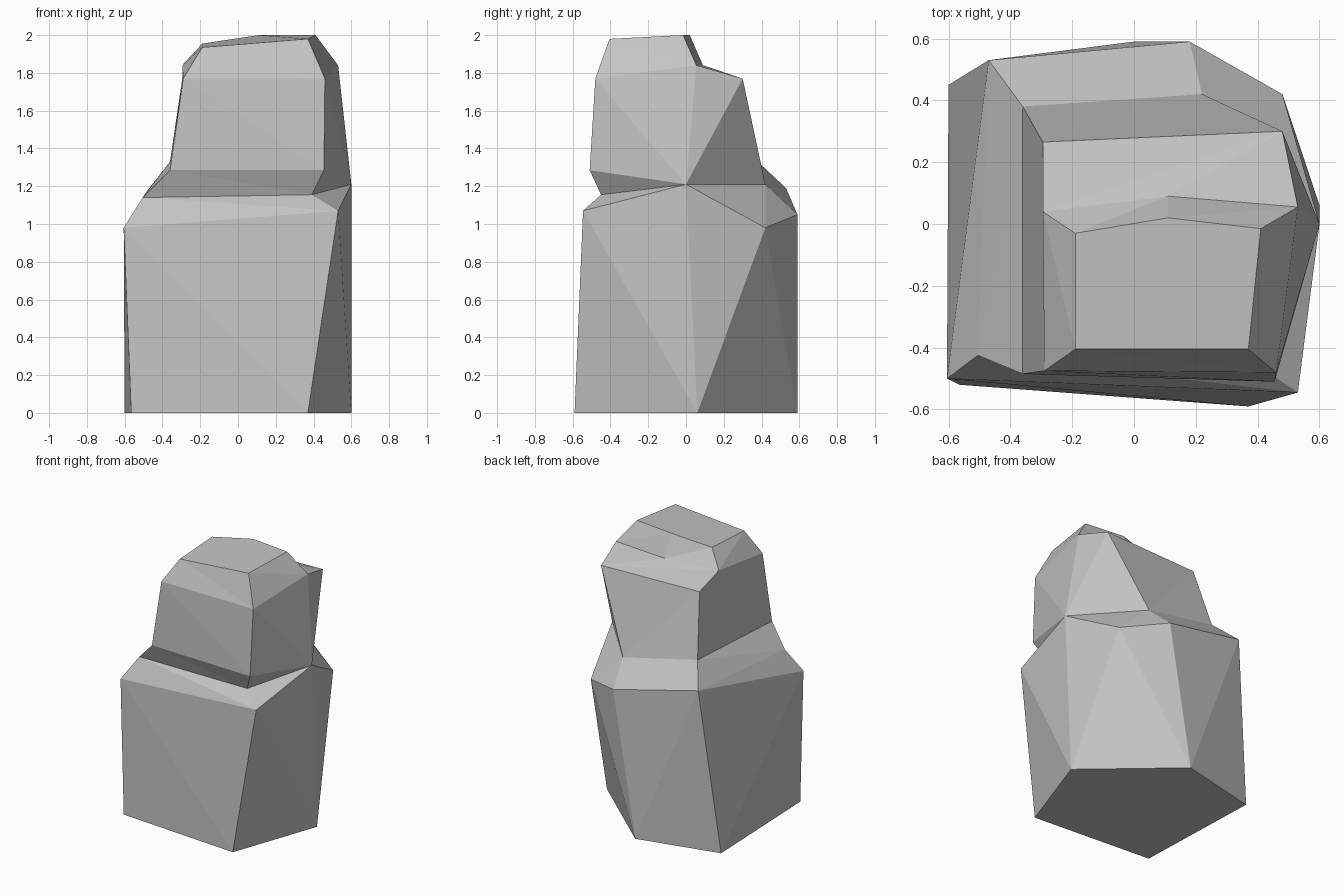
import bpy
import bmesh
from mathutils import Vector

# Remove the default object only
default_cube = bpy.data.objects.get("Cube")
if default_cube:
    bpy.data.objects.remove(default_cube, do_unlink=True)


def make_material(name, colour):
    material = bpy.data.materials.new(name)
    material.use_nodes = True
    material.diffuse_color = colour
    shader = next(n for n in material.node_tree.nodes if n.type == 'BSDF_PRINCIPLED')
    shader.inputs["Base Color"].default_value = colour
    return material


def split_band(lower, upper, index):
    """Two triangles joining one column of two rings; the front and
    front-side columns split towards the side corner, the rest away from it."""
    following = (index + 1) % len(lower)
    a, b = lower[index], lower[following]
    d, c = upper[index], upper[following]
    if index < 2:
        return (a, b, d), (b, c, d)
    return (a, b, c), (a, c, d)


def loft_rock(name, rings, material):
    """Loft rings that may share corners, skipping collapsed triangles."""
    bm = bmesh.new()
    corners = {}

    def corner(point):
        if point not in corners:
            corners[point] = bm.verts.new(Vector(point))
        return corners[point]

    def add_face(points):
        unique = list(dict.fromkeys(points))
        if len(unique) > 2:
            bm.faces.new([corner(p) for p in unique])

    for lower, upper in zip(rings, rings[1:]):
        for index in range(len(lower)):
            for triangle in split_band(lower, upper, index):
                if len(set(triangle)) == 3:
                    add_face(triangle)
    add_face(reversed(rings[0]))
    add_face(rings[-1])

    # Merge coplanar triangles and keep every facet flat
    bmesh.ops.dissolve_limit(bm, angle_limit=0.01, verts=bm.verts, edges=bm.edges)
    bmesh.ops.recalc_face_normals(bm, faces=bm.faces)
    mesh = bpy.data.meshes.new(name)
    bm.to_mesh(mesh)
    bm.free()
    mesh.materials.append(material)
    rock = bpy.data.objects.new(name, mesh)
    bpy.context.collection.objects.link(rock)
    return rock


# Corners shared by several rings
side_corner = (.6, 0, 1.21)
neck_back = (.22, .42, 1.21)
neck_back_edge = (-.36, .38, 1.33)
foot_back = (0, .59, 0)
brow_front = (-.29, -.475, 1.77)
brow_front_side = (.46, -.48, 1.77)
brow_back = (.48, .3, 1.77)
temple = (.53, .055, 1.84)
crown_side = (.41, -.015, 2)

# Rings run front, front side, side, back side, back, far back
foot = [(-.565, -.52, 0), (.37, -.59, 0), (.6, .06, 0),
        foot_back, foot_back, (-.6, .45, 0)]
shoulder = [(-.605, -.5, .98), (.53, -.545, 1.07), side_corner,
            (.48, .42, .98), (.18, .59, 1.05), (-.47, .53, 1.19)]
neck = [(-.505, -.425, 1.14), (.39, -.45, 1.155), side_corner,
        neck_back, neck_back, neck_back_edge]
lip = [(-.36, -.485, 1.285), (.455, -.51, 1.285), side_corner,
       neck_back, neck_back, neck_back_edge]
brow = [brow_front, brow_front_side, temple,
        brow_back, brow_back, (-.295, .265, 1.77)]
ridge = [brow_front, brow_front_side, temple,
         temple, (.11, .09, 1.84), (-.295, .04, 1.84)]
crown = [(-.19, -.405, 1.935), (.37, -.405, 1.98), crown_side,
         crown_side, (.11, .02, 2), (-.19, -.03, 1.955)]

stone_grey = make_material("stone grey", (.55, .55, .55, 1))
loft_rock("standing_rock", [foot, shoulder, neck, lip, brow, ridge, crown], stone_grey)
